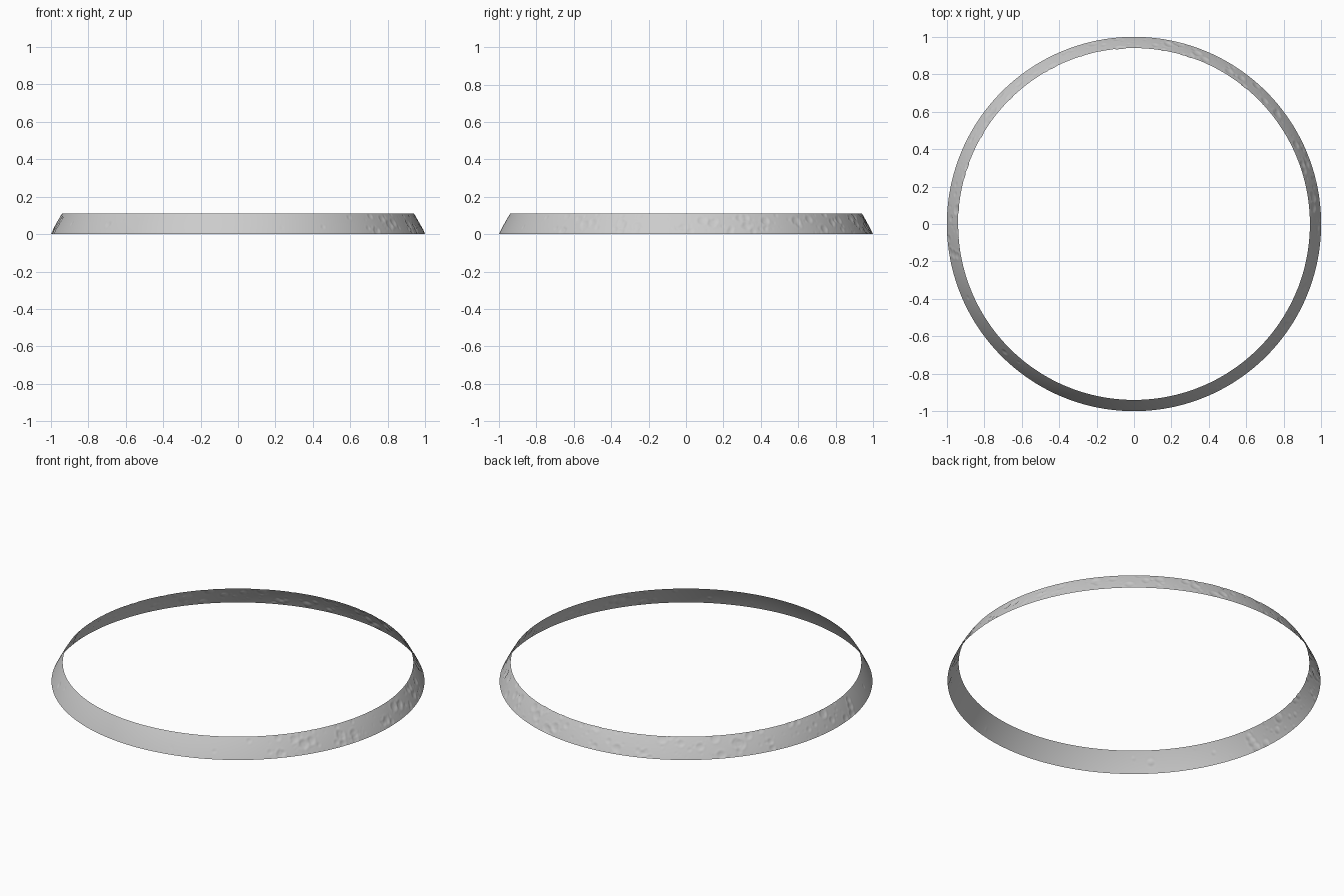
import bpy, bmesh, math, random
from mathutils import Vector

if "Cube" in bpy.data.objects:
    bpy.data.objects.remove(bpy.data.objects["Cube"])

random.seed(7)
SEG, ROWS = 900, 18
H = 0.11                      # band height
R = 1.105                     # radius of the sphere the band is cut from
LAT0 = math.acos(1.0 / R)     # latitude of the lower edge (ring radius 1)
LAT1 = math.asin(math.sin(LAT0) + H / R)
# flare the arc slightly so the upper ring has radius 0.94
TOP_SHIFT = 0.94 - R * math.cos(LAT1)


def band_point(angle, t):
    lat = LAT0 + (LAT1 - LAT0) * t
    r = R * math.cos(lat) + TOP_SHIFT * t
    return Vector((r * math.cos(angle), r * math.sin(angle),
                   R * (math.sin(lat) - math.sin(LAT0))))


def crater_profile(d):
    """Bowl with a raised rim; d is distance over crater radius."""
    if d < 1:
        return -0.13 + 0.18 * d * d
    return 0.05 * max(0.0, 1 - (d - 1) / 0.5) ** 2


# Sheet of vertices around the ring
points = [[band_point(2 * math.pi * i / SEG, j / ROWS) for j in range(ROWS + 1)]
          for i in range(SEG)]
offset = [[0.0] * (ROWS + 1) for _ in range(SEG)]

# Craters: dense on the right and back, sparse on the front left plain
for _ in range(420):
    a = random.uniform(0, 360)
    if 190 < a < 315 and random.random() < 0.9:
        continue
    size = 0.008 + 0.022 * random.random() ** 3
    centre = band_point(math.radians(a), random.uniform(0, 1))
    mid = int(a / 360 * SEG)
    reach = int(size * 1.5 * SEG / 5.8) + 2
    for i in range(mid - reach, mid + reach + 1):
        for j in range(ROWS + 1):
            d = (points[i % SEG][j] - centre).length / size
            if d < 1.5:
                offset[i % SEG][j] += size * crater_profile(d)

# Build the open, single-sided band
bm = bmesh.new()
grid = []
for i in range(SEG):
    column = []
    for j in range(ROWS + 1):
        p = points[i][j]
        normal = Vector((p.x, p.y, 0.54)).normalized()
        h = max(-0.003, min(0.0015, offset[i][j]))
        q = p + normal * h
        if j in (0, ROWS):
            q.z = p.z         # keep both cut edges level
        if j == 0:
            q.xy = p.xy       # keep the lower edge a true circle
        column.append(bm.verts.new(q))
    grid.append(column)
for i in range(SEG):
    n = (i + 1) % SEG
    for j in range(ROWS):
        face = bm.faces.new((grid[i][j], grid[n][j], grid[n][j + 1], grid[i][j + 1]))
        face.smooth = True

mesh = bpy.data.meshes.new("cratered_band")
bm.to_mesh(mesh)
bm.free()
band = bpy.data.objects.new("cratered_band", mesh)
bpy.context.collection.objects.link(band)
